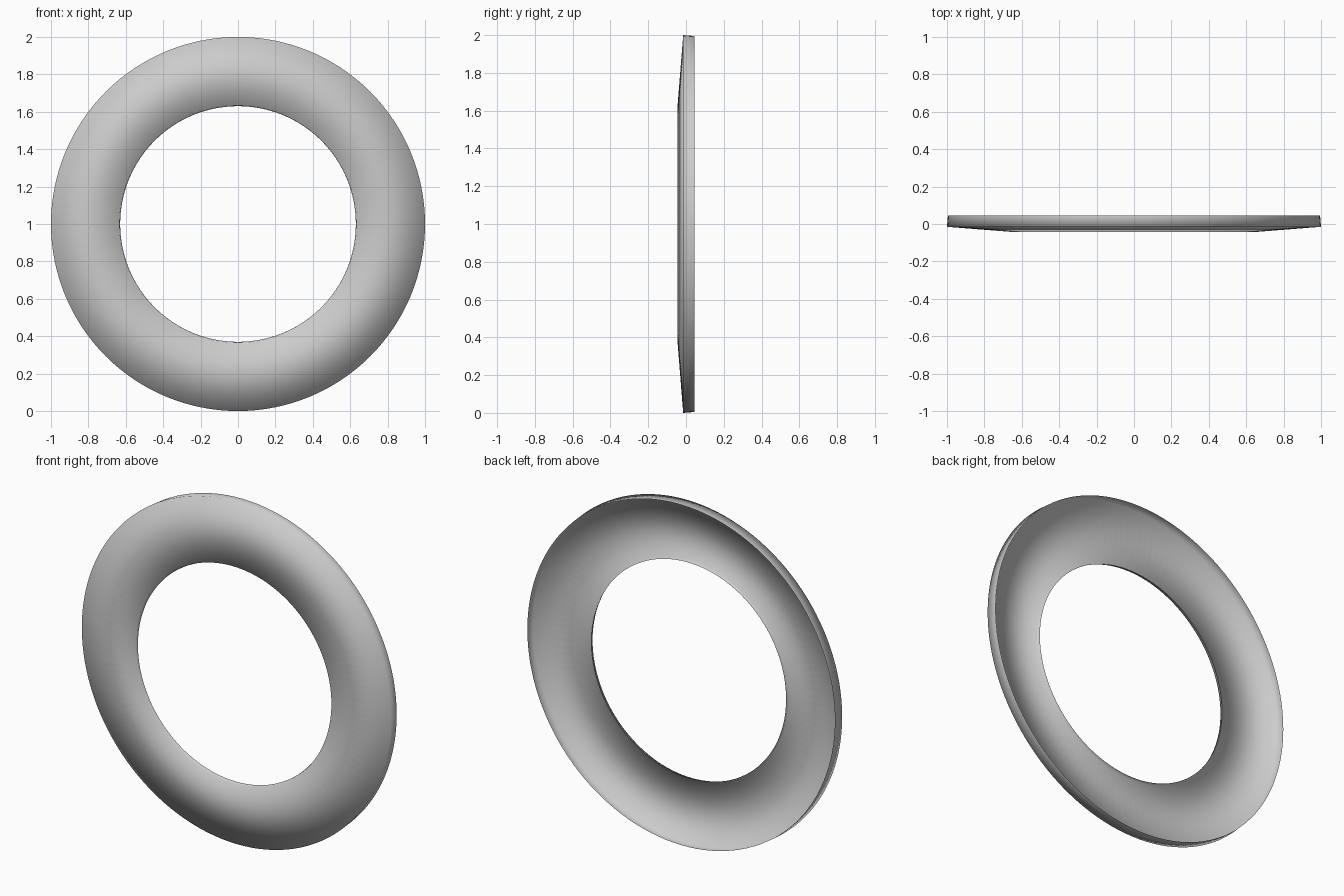
import bpy, bmesh, math

if "Cube" in bpy.data.objects:
    bpy.data.objects.remove(bpy.data.objects["Cube"])

# Open-backed trim ring: (radius, y) profile from back rim, over the face, into the hole
PROFILE = [(0.995, 0.045), (1.0, -0.015), (0.635, -0.044), (0.63, -0.025)]
SIDES = 128


def revolve_ring(name, profile, sides, centre_z):
    bm = bmesh.new()
    rings = []
    for r, y in profile:
        rings.append([bm.verts.new((r * math.cos(2 * math.pi * i / sides), y,
                                    centre_z + r * math.sin(2 * math.pi * i / sides)))
                      for i in range(sides)])
    for a, b in zip(rings, rings[1:]):
        for i in range(sides):
            j = (i + 1) % sides
            f = bm.faces.new((a[i], b[i], b[j], a[j]))
            f.smooth = True
    # Face the surface outward / to the front
    bm.normal_update()
    face = bm.faces[:][sides]
    if face.normal.y > 0:
        bmesh.ops.reverse_faces(bm, faces=bm.faces[:])
    mesh = bpy.data.meshes.new(name)
    bm.to_mesh(mesh)
    bm.free()
    obj = bpy.data.objects.new(name, mesh)
    bpy.context.collection.objects.link(obj)
    return obj


# Thin ring with a sloped front face, fully smooth shaded
def build():
    bm_obj = revolve_ring("trim_ring", PROFILE, SIDES, 1.0)
    return bm_obj


build()
